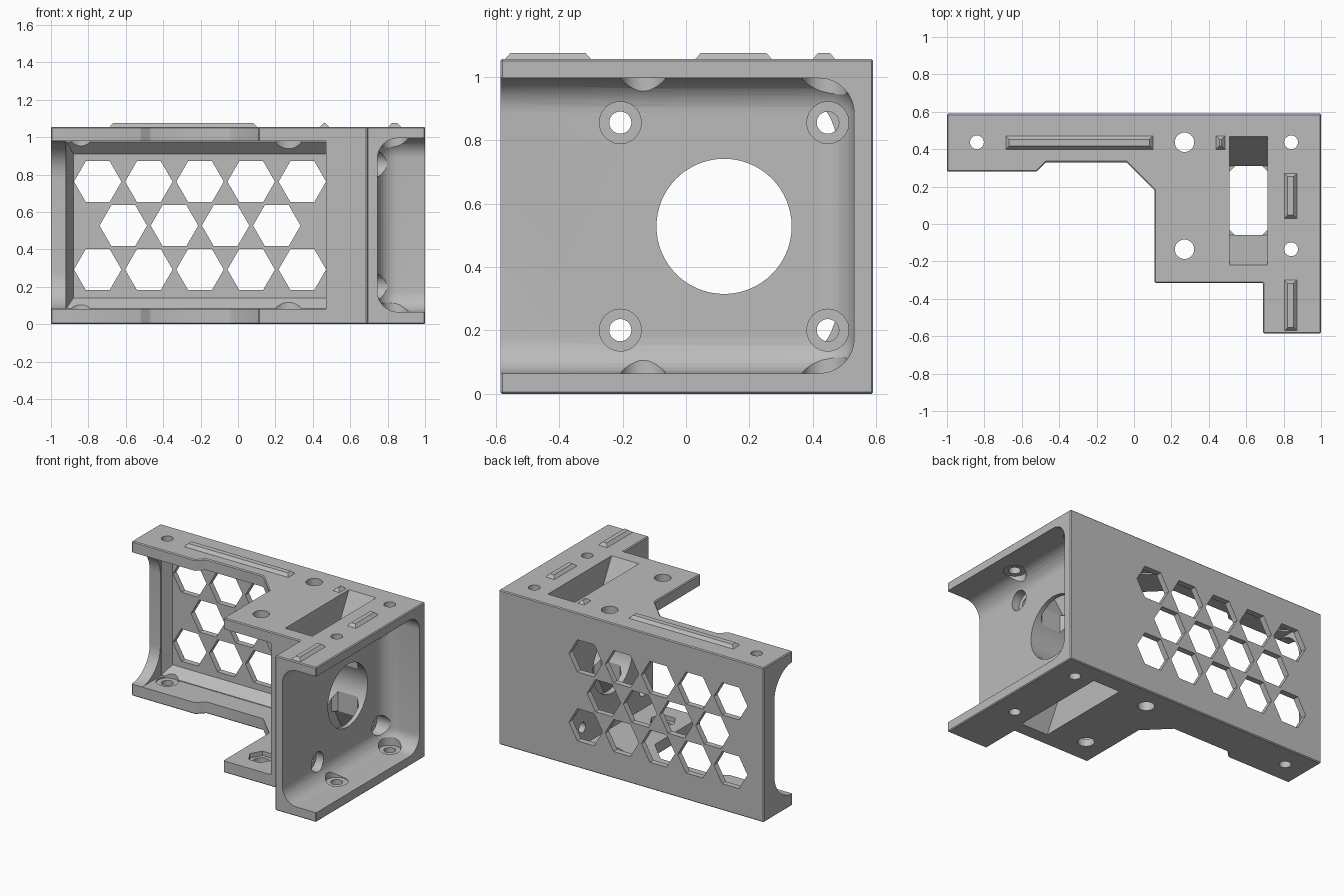
import bpy, bmesh, math
from mathutils import Matrix, Vector

cube = bpy.data.objects.get("Cube")
if cube:
    bpy.data.objects.remove(cube, do_unlink=True)

H = 1.055
grey = bpy.data.materials.new("matte_grey")
grey.use_nodes = True
grey.diffuse_color = (0.5, 0.5, 0.5, 1)
grey.node_tree.nodes["Principled BSDF"].inputs["Base Color"].default_value = (0.5, 0.5, 0.5, 1)


def finish(name, bm):
    bmesh.ops.recalc_face_normals(bm, faces=bm.faces)
    mesh = bpy.data.meshes.new(name)
    bm.to_mesh(mesh)
    bm.free()
    mesh.materials.append(grey)
    ob = bpy.data.objects.new(name, mesh)
    bpy.context.collection.objects.link(ob)
    return ob


def prism(name, points, direction, bevel=0):
    """Extrude a closed outline of 3D points along a direction."""
    bm = bmesh.new()
    face = bm.faces.new([bm.verts.new(p) for p in points])
    ext = bmesh.ops.extrude_face_region(bm, geom=[face])
    moved = [v for v in ext["geom"] if isinstance(v, bmesh.types.BMVert)]
    bmesh.ops.translate(bm, verts=moved, vec=direction)
    if bevel:
        bmesh.ops.bevel(bm, geom=bm.edges[:], offset=bevel, segments=1, affect='EDGES')
    return finish(name, bm)


def box(name, x, y, z, bevel=0, segments=1, vertical_only=False):
    bm = bmesh.new()
    bmesh.ops.create_cube(bm, size=1)
    for v in bm.verts:
        v.co = [r[0] if c < 0 else r[1] for c, r in zip(v.co, (x, y, z))]
    if bevel:
        edges = [e for e in bm.edges if not vertical_only
                 or abs(e.verts[0].co.z - e.verts[1].co.z) > 0.001]
        bmesh.ops.bevel(bm, geom=edges, offset=bevel, segments=segments,
                        profile=0.5, affect='EDGES')
    return finish(name, bm)


def taper(name, axis, a, b, rect_a, rect_b):
    """Loft between two rectangles lying across the axis at a and b."""
    bm = bmesh.new()
    rings = []
    for t, (u0, u1, v0, v1) in ((a, rect_a), (b, rect_b)):
        ring = []
        for u, v in ((u0, v0), (u1, v0), (u1, v1), (u0, v1)):
            ring.append(bm.verts.new((u, t, v) if axis == 'Y' else (u, v, t)))
        rings.append(ring)
    for i in range(4):
        j = (i + 1) % 4
        bm.faces.new((rings[0][i], rings[0][j], rings[1][j], rings[1][i]))
    bm.faces.new(rings[0])
    bm.faces.new(rings[1])
    return finish(name, bm)


def rod(name, axis, start, length, r, sides=40):
    bm = bmesh.new()
    d = Vector({'X': (1, 0, 0), 'Y': (0, 1, 0), 'Z': (0, 0, 1)}[axis])
    turn = {'X': Matrix.Rotation(math.pi / 2, 4, 'Y'),
            'Y': Matrix.Rotation(math.pi / 2, 4, 'X'), 'Z': Matrix()}[axis]
    if sides == 6:
        turn = turn @ Matrix.Rotation(math.pi / 2, 4, 'Z')
    bmesh.ops.create_cone(bm, cap_ends=True, segments=sides, radius1=r, radius2=r, depth=length,
                          matrix=Matrix.Translation(Vector(start) + d * length / 2) @ turn)
    return finish(name, bm)


# Bracket body
outline = [(-1, .59), (1, .59), (1, -.585), (.69, -.585), (.69, -.315), (.11, -.315),
           (.11, .18), (-.04, .33), (-.47, .33), (-.52, .28), (-1, .28)]
body = prism("bracket_body", [(x, y, 0) for x, y in outline], (0, 0, H), bevel=.006)
cutters = []

# Open channel with a curved end rib
lo, hi, wall, r = .08, .98, .476, .2
arc = [(-1.5, lo)]
for k in range(13):
    t = math.pi / 2 * k / 12
    arc.append((wall - r + r * math.sin(t), lo + r - r * math.cos(t)))
arc += [(y, lo + hi - z) for y, z in reversed(arc)]
cutters.append(prism("channel_cut", [(-1.2, y, z) for y, z in arc], (1.67, 0, 0)))
cutters.append(box("frame_cut", (-.92, .47), (.1, .485), (lo, hi)))
cutters.append(taper("panel_cut", 'Y', .48, .55, (-.92, .47, lo, hi), (-.88, .47, .14, .91)))

# Honeycomb openings in the back panel
for row, z in enumerate((.292, .527, .762)):
    for i in range(4 if row == 1 else 5):
        x = -.75 + .2735 * (i + (.5 if row == 1 else 0))
        cutters.append(rod("honeycomb_cut", 'Y', (x, .45, z), .3, .127, 6))

# Motor pocket, shaft opening and mounting screws
cutters.append(box("pocket_cut", (.745, 1.6), (-1.6, .53), (.065, .995), .11, 8))
cutters.append(rod("shaft_cut", 'X', (.4, .12, .528), .5, .213, 64))
for y in (-.207, .447):
    for z in (.201, .855):
        cutters.append(rod("screw_cut", 'X', (.4, y, z), .5, .035, 24))
        cutters.append(rod("screw_head_cut", 'X', (.69, y, z), .15, .066))

# Slot flaring toward top and bottom
cutters.append(box("slot_cut", (.51, .715), (-.06, .31), (-.1, 1.2), .03, 1, True))
wide, narrow = (.51, .715, -.22, .47), (.51, .715, -.06, .31)
cutters.append(taper("slot_top_cut", 'Z', H + .002, .76, wide, narrow))
cutters.append(taper("slot_bottom_cut", 'Z', -.002, H - .76, wide, narrow))

# Vertical bolt holes with clearance inside
for x, y, rad, head in ((-.84, .437, .037, .07), (.84, .437, .037, .07), (.84, -.135, .037, .07),
                        (.27, .437, .052, .085), (.27, -.135, .052, 0)):
    cutters.append(rod("bolt_cut", 'Z', (x, y, -.1), 1.3, rad, 32))
    if head:
        z0, z1 = (.06, 1.0) if x > .5 else (.07, .99)
        cutters.append(rod("bolt_head_cut", 'Z', (x, y, z0), z1 - z0, head))
cutters.append(rod("nut_cut", 'Z', (.27, -.135, .05), .3, .085, 6))

for c in cutters:
    c.hide_render = True
    mod = body.modifiers.new(c.name, 'BOOLEAN')
    mod.operation = 'DIFFERENCE'
    mod.solver = 'EXACT'
    mod.object = c

# Bake the cuts and discard the cutters
bpy.context.view_layer.update()
baked = bpy.data.meshes.new_from_object(body.evaluated_get(bpy.context.evaluated_depsgraph_get()))
body.modifiers.clear()
body.data = baked
for c in cutters:
    bpy.data.objects.remove(c, do_unlink=True)

# Locating ridges on top
for name, x0, x1, y0, y1 in (("long_ridge", -.69, .105, .395, .475), ("short_ridge", .435, .49, .395, .475),
                             ("side_ridge", .80, .875, .025, .275), ("front_ridge", .80, .875, -.575, -.295)):
    d = .022
    taper(name, 'Z', H - .005, H + .02, (x0, x1, y0, y1), (x0 + d, x1 - d, y0 + d, y1 - d))

bpy.ops.object.select_all(action='DESELECT')
body.select_set(True)
bpy.context.view_layer.objects.active = body
bpy.ops.object.shade_smooth_by_angle(angle=math.radians(25))
